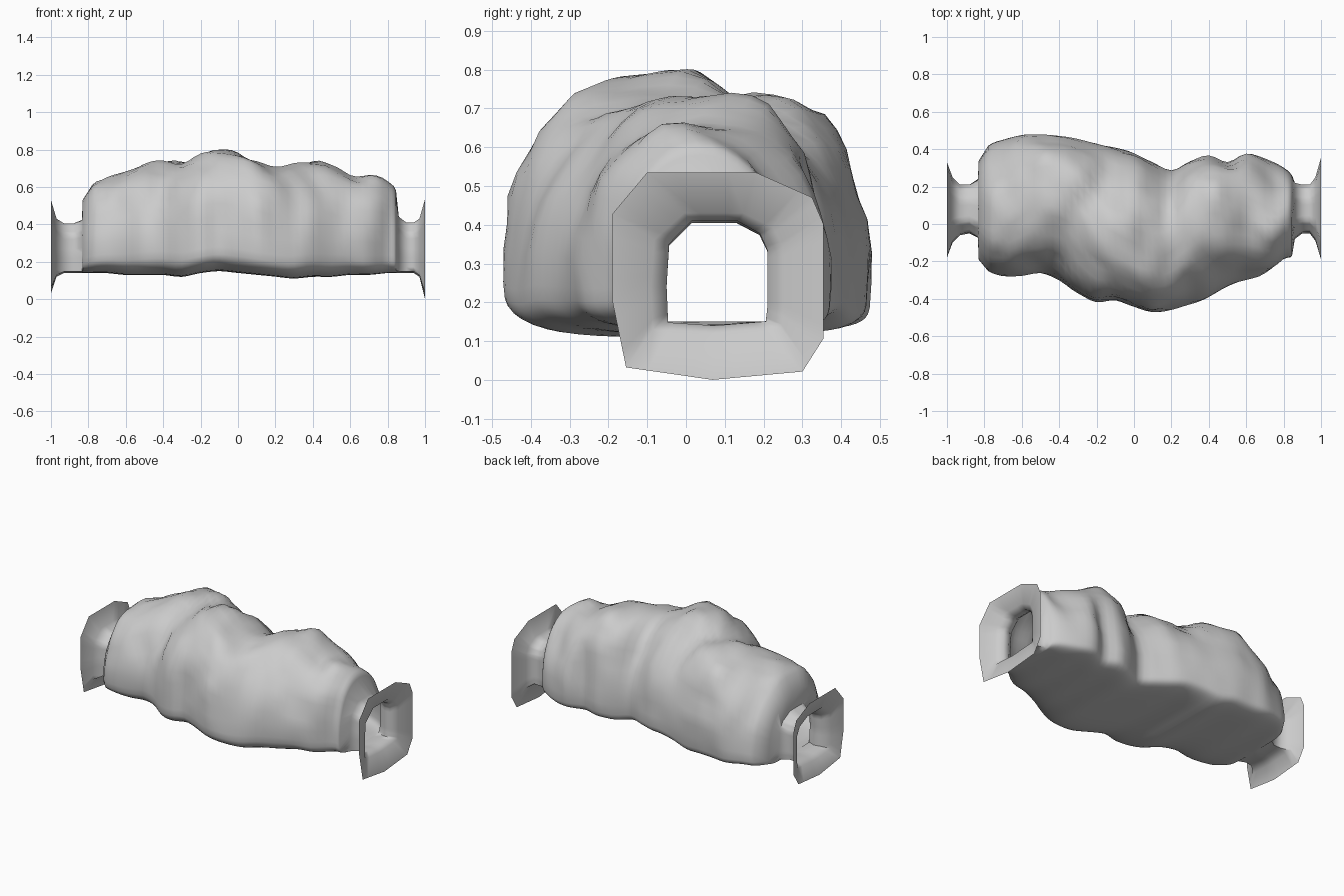
import bpy, bmesh, math
from mathutils import Vector, noise

old = bpy.data.objects.get("Cube")
if old:
    bpy.data.objects.remove(old)

# Stone colour
stone = bpy.data.materials.new("grey_stone")
stone.use_nodes = True
GREY = (0.6, 0.6, 0.6, 1)
stone.diffuse_color = GREY
stone.node_tree.nodes["Principled BSDF"].inputs["Base Color"].default_value = GREY

# Stations along the tunnel: x, front/back limits in y, floor and roof in z
STATIONS = [Vector(s) for s in (
    (-1, -.18, .33, .03, .53), (-.97, -.1, .25, .12, .43), (-.93, -.06, .21, .14, .405),
    (-.88, -.05, .21, .14, .405), (-.835, -.07, .24, .14, .42), (-.83, -.19, .34, .14, .53),
    (-.78, -.25, .42, .14, .6), (-.7, -.275, .45, .14, .64), (-.6, -.27, .475, .13, .69),
    (-.5, -.26, .47, .13, .74), (-.4, -.3, .465, .13, .76), (-.3, -.37, .445, .12, .77),
    (-.2, -.42, .43, .14, .78), (-.1, -.41, .41, .15, .8), (0, -.44, .38, .14, .78),
    (.1, -.47, .33, .13, .74), (.2, -.46, .285, .12, .71), (.3, -.43, .33, .11, .73),
    (.4, -.39, .36, .12, .745), (.5, -.33, .33, .12, .72), (.6, -.29, .37, .13, .67),
    (.7, -.26, .35, .13, .65), (.8, -.19, .3, .14, .62), (.845, -.17, .26, .14, .58),
    (.86, -.08, .22, .14, .44), (.9, -.05, .21, .14, .41), (.94, -.05, .21, .14, .41),
    (.97, -.09, .25, .12, .43), (1, -.19, .355, 0, .535))]

# Angular outlines of the end collars and necks, as fractions of width and height
COLLAR = [(1, .45), (1, .75), (.89, .88), (.36, 1), (-.67, 1), (-1, .8),
          (-1, .38), (-.87, .06), (-.05, 0), (.8, .04), (1, .2)]
NECK = [(1, .4), (1, .72), (.85, .88), (.4, 1), (-.5, 1), (-.95, .78),
        (-1, .38), (-.97, .03), (-.05, 0), (.97, .04), (1, .18)]
SPLIT = 4
COUNT = len(COLLAR) * SPLIT
BASE = .2  # height fraction where the chamber is widest


def angular_outline(corners):
    pts = []
    for p, q in zip(corners, corners[1:] + corners[:1]):
        pts += [Vector(p).lerp(Vector(q), k / SPLIT) for k in range(SPLIT)]
    return pts


def arch_outline(side):
    """Rounded arch on a flat floor, with a crisper edge at the back."""
    pts = []
    for i in range(COUNT):
        t = math.tau * i / COUNT
        c, s = math.cos(t), math.sin(t)
        power = side if s > 0 else .35 if c > 0 else .6
        u = math.copysign(abs(c) ** power, c)
        v = BASE + (1 - BASE) * s ** side if s > 0 else BASE * (1 - abs(s) ** power)
        pts.append(Vector((u, v)))
    return pts


OUTLINES = {"collar": angular_outline(COLLAR), "neck": angular_outline(NECK),
            "body": arch_outline(.92)}


def spline(i, t):
    """Smooth interpolation between stations i and i + 1."""
    last = len(STATIONS) - 1
    a, b, c, d = (STATIONS[max(0, min(last, i + k))] for k in (-1, 0, 1, 2))
    return b + ((c - a) * t + (a * 2 - b * 5 + c * 4 - d) * t ** 2
                + (b * 3 - c * 3 + d - a) * t ** 3) * .5


def weather(p, u, v):
    """Winding roof ridge, rocky lumps and a diagonal fold on the chamber."""
    fade = max(0, min(1, (.86 - abs(p.x)) / .1))
    lump = noise.noise(p * 4.5) * .035 + noise.noise(p * 9) * .025
    fold = p.x + .27 - (p.y - .03) * .5
    lump -= .05 * math.exp(-(fold / .08) ** 2) * v
    lump *= fade * min(1, max(.12, v * 3)) * (1 - .6 * u ** 4)
    ridge = .07 * math.cos(math.tau * (p.x + .4) / .8) * v ** 3 * fade
    p.y += u * lump + ridge
    p.z += (v - BASE) * lump
    return p


# Loft the shell through the stations
bm = bmesh.new()
rings = []
for n, station in enumerate(STATIONS):
    steps = 1 if abs(station[0]) > .82 else 3
    for k in range(steps):
        x, y0, y1, z0, z1 = spline(n, k / steps)
        kind = "collar" if abs(x) > .99 else "neck" if z1 < .45 else "body"
        ring = []
        for u, v in OUTLINES[kind]:
            p = Vector((x, (y0 + y1) / 2 + u * (y1 - y0) / 2, z0 + v * (z1 - z0)))
            ring.append(bm.verts.new(weather(p, u, v)))
        rings.append(ring)
for r, s in zip(rings, rings[1:]):
    for i in range(COUNT):
        j = (i + 1) % COUNT
        bm.faces.new((r[i], r[j], s[j], s[i]))
bmesh.ops.recalc_face_normals(bm, faces=bm.faces)

mesh = bpy.data.meshes.new("cave_tunnel")
bm.to_mesh(mesh)
bm.free()
mesh.materials.append(stone)
tunnel = bpy.data.objects.new("cave_tunnel", mesh)
bpy.context.collection.objects.link(tunnel)
bpy.context.view_layer.objects.active = tunnel
tunnel.select_set(True)
bpy.ops.object.shade_smooth_by_angle(angle=math.radians(60))
